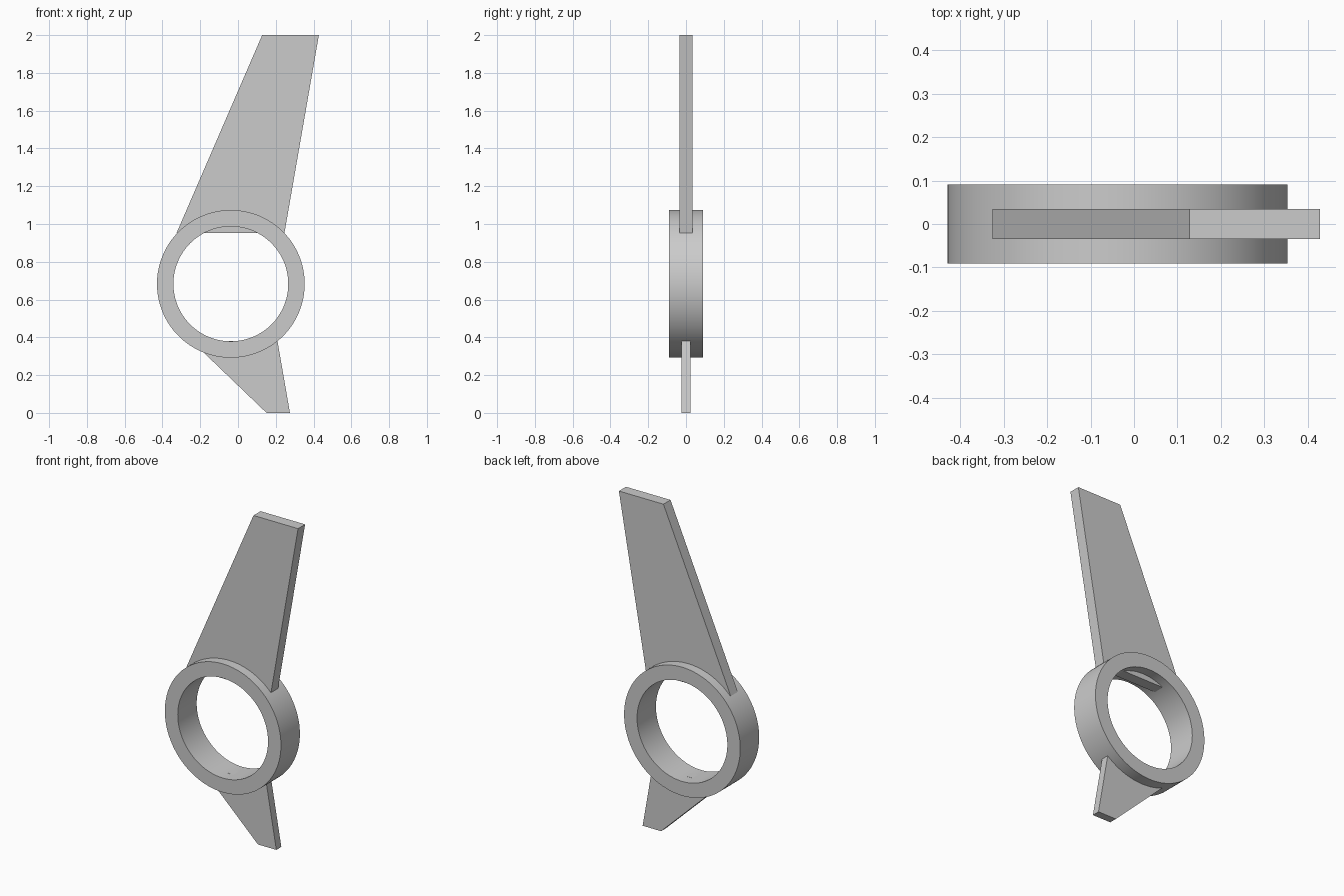
import bpy, bmesh, math

if "Cube" in bpy.data.objects:
    bpy.data.objects.remove(bpy.data.objects["Cube"])

grey = bpy.data.materials.new("plain_grey")
grey.diffuse_color = (0.6, 0.6, 0.6, 1)
grey.use_nodes = True
grey.node_tree.nodes["Principled BSDF"].inputs["Base Color"].default_value = grey.diffuse_color


def finish(bm, name):
    bmesh.ops.recalc_face_normals(bm, faces=bm.faces[:])
    mesh = bpy.data.meshes.new(name)
    bm.to_mesh(mesh)
    bm.free()
    mesh.materials.append(grey)
    obj = bpy.data.objects.new(name, mesh)
    bpy.context.collection.objects.link(obj)
    return obj


def plate(name, outline, half):
    """Flat plate: an x-z outline extruded through y."""
    bm = bmesh.new()
    face = bm.faces.new([bm.verts.new((x, -half, z)) for x, z in outline])
    ext = bmesh.ops.extrude_face_region(bm, geom=[face])
    moved = [v for v in ext["geom"] if isinstance(v, bmesh.types.BMVert)]
    bmesh.ops.translate(bm, verts=moved, vec=(0, 2 * half, 0))
    return finish(bm, name)


def ring(name, cx, cz, outer, inner, half, sides=128):
    """Rectangular cross-section swept around the y axis."""
    section = [(outer, -half), (outer, half), (inner, half), (inner, -half)]
    bm = bmesh.new()
    loops = []
    for i in range(sides):
        a = 2 * math.pi * i / sides
        loops.append([bm.verts.new((cx + r * math.cos(a), y, cz + r * math.sin(a)))
                      for r, y in section])
    for i in range(sides):
        p, q = loops[i], loops[(i + 1) % sides]
        for j in range(4):
            k = (j + 1) % 4
            bm.faces.new((p[j], p[k], q[k], q[j]))
    obj = finish(bm, name)
    bpy.ops.object.select_all(action='DESELECT')
    obj.select_set(True)
    bpy.context.view_layer.objects.active = obj
    bpy.ops.object.shade_smooth_by_angle(angle=math.radians(30))
    return obj


# Central hoop
ring("hoop", -0.038, 0.683, 0.391, 0.304, 0.091)

# Long upper blade, its root cutting slightly into the hoop opening
plate("upper_blade", [(-0.325, 0.953), (0.246, 0.953), (0.428, 2.0), (0.128, 2.0)], 0.034)

# Short lower blade
plate("lower_blade", [(0.151, 0.0), (0.275, 0.0), (0.209, 0.38), (-0.245, 0.38)], 0.024)
